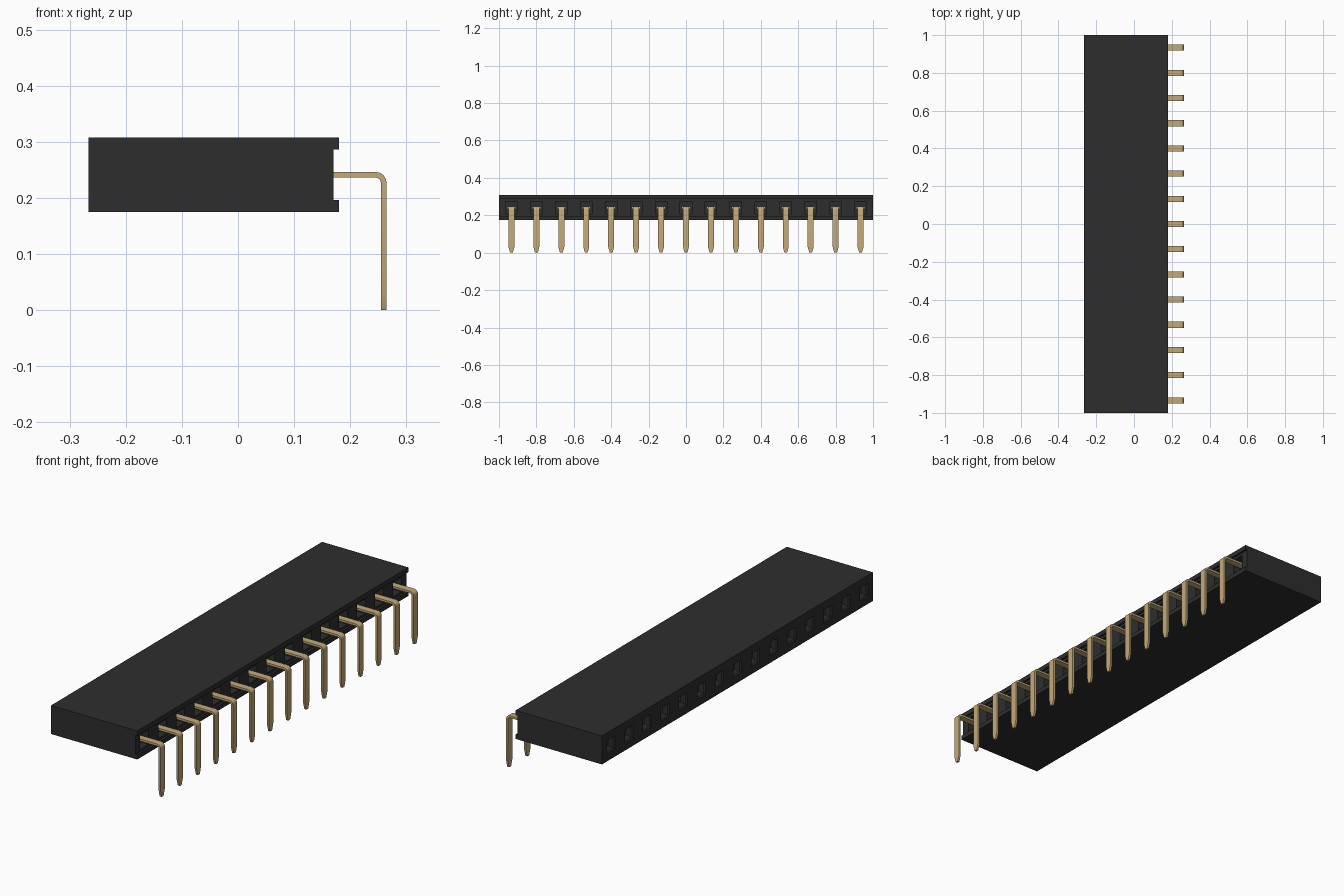
import bpy, bmesh, math
from mathutils import Vector

if "Cube" in bpy.data.objects:
    bpy.data.objects.remove(bpy.data.objects["Cube"], do_unlink=True)

COUNT = 15
PITCH = 2 / COUNT
ROWS = [(i - (COUNT - 1) / 2) * PITCH for i in range(COUNT)]
AXIS_Z = 0.241


def material(name, colour):
    m = bpy.data.materials.new(name)
    m.use_nodes = True
    m.diffuse_color = colour
    m.node_tree.nodes["Principled BSDF"].inputs["Base Color"].default_value = colour
    return m


def finish(bm, name, mat):
    bmesh.ops.recalc_face_normals(bm, faces=bm.faces)
    mesh = bpy.data.meshes.new(name)
    bm.to_mesh(mesh)
    bm.free()
    mesh.materials.append(mat)
    ob = bpy.data.objects.new(name, mesh)
    bpy.context.collection.objects.link(ob)
    return ob


def loft(bm, rings):
    """Skin four-cornered rings and cap both ends."""
    loops = [[bm.verts.new(p) for p in ring] for ring in rings]
    for a, b in zip(loops, loops[1:]):
        for k in range(4):
            n = (k + 1) % 4
            bm.faces.new((a[k], a[n], b[n], b[k]))
    bm.faces.new(loops[0])
    bm.faces.new(loops[-1])


def rect(x, y, half_y, low, high):
    return [(x, y - half_y, low), (x, y + half_y, low),
            (x, y + half_y, high), (x, y - half_y, high)]


black = material("black plastic", (0.027, 0.027, 0.027, 1))
gold = material("gold contact", (0.55, 0.40, 0.19, 1))

# Housing: long block with a shallow channel along the pin side
profile = [(-0.266, 0.175), (0.18, 0.175), (0.18, 0.196), (0.17, 0.196),
           (0.17, 0.286), (0.18, 0.286), (0.18, 0.308), (-0.266, 0.308)]
bm = bmesh.new()
ends = [[bm.verts.new((x, y, z)) for x, z in profile] for y in (-1, 1)]
for k in range(len(profile)):
    n = (k + 1) % len(profile)
    bm.faces.new((ends[0][k], ends[0][n], ends[1][n], ends[1][k]))
for end in ends:
    bm.faces.new(end)
housing = finish(bm, "housing", black)

# Cutters: funnel sockets on the mating side, square pockets on the pin side
bm = bmesh.new()
for y in ROWS:
    loft(bm, [rect(x, y, h, AXIS_Z - h, AXIS_Z + h)
              for x, h in ((-0.28, 0.03), (-0.256, 0.03), (-0.24, 0.016), (-0.08, 0.016))])
    loft(bm, [rect(x, y, 0.031, 0.206, 0.274) for x in (0.11, 0.175)])
cutter = finish(bm, "cavity_cutter", black)
cutter.hide_render = True
cutter.hide_viewport = True

cut = housing.modifiers.new("cavities", "BOOLEAN")
cut.operation = "DIFFERENCE"
cut.solver = "EXACT"
cut.object = cutter
bpy.context.view_layer.update()
done = bpy.data.meshes.new_from_object(
    housing.evaluated_get(bpy.context.evaluated_depsgraph_get()))
housing.modifiers.clear()
housing.data = done
bpy.data.objects.remove(cutter, do_unlink=True)

# Pin path: centre point, travel angle and half width of each section
HALF_T, RADIUS = 0.005, 0.0135
TURN_X = 0.2595 - RADIUS
sections = [(0.09, AXIS_Z, 0, 0.016)]
for step in range(7):
    a = math.pi / 2 * step / 6
    sections.append((TURN_X + RADIUS * math.sin(a),
                     AXIS_Z - RADIUS + RADIUS * math.cos(a), a, 0.016))
down = math.pi / 2
sections += [(0.2595, 0.032, down, 0.016), (0.2595, 0.006, down, 0.009),
             (0.2595, 0, down, 0.007)]

# Pins: flat strips bent down, each with a narrowed tip
bm = bmesh.new()
for y in ROWS:
    rings = []
    for x, z, a, w in sections:
        c = Vector((x, y, z))
        out = Vector((math.sin(a), 0, math.cos(a))) * HALF_T
        side = Vector((0, w, 0))
        rings.append([c - side - out, c + side - out, c + side + out, c - side + out])
    loft(bm, rings)
pins = finish(bm, "pins", gold)

# Contact roots: wider tabs seated inside the pockets
bm = bmesh.new()
for y in ROWS:
    loft(bm, [rect(x, y, 0.024, 0.234, 0.248) for x in (0.10, 0.13)])
finish(bm, "contact_roots", gold)

bpy.ops.object.select_all(action="DESELECT")
pins.select_set(True)
bpy.context.view_layer.objects.active = pins
bpy.ops.object.shade_smooth_by_angle(angle=math.radians(25))
